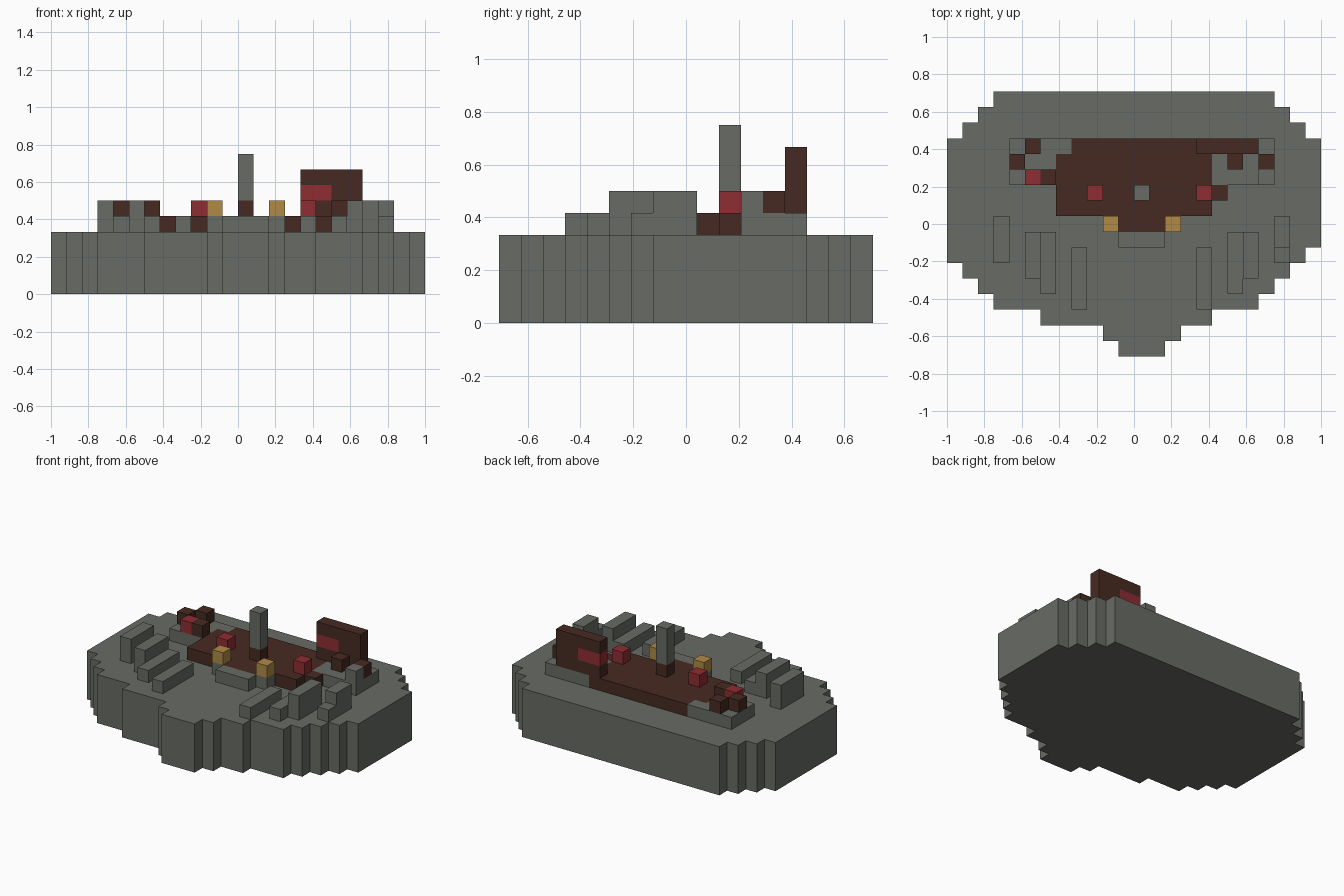
import bpy, bmesh
from mathutils import Vector

if "Cube" in bpy.data.objects:
    bpy.data.objects.remove(bpy.data.objects["Cube"])

U = 1 / 12                                # one block
ORIGIN = Vector((-12, -8.5, 0))           # grid corner, in blocks
DECK, STEP, HIGH = 4, 5, 6                # layer heights, in blocks


def material(name, rgb):
    m = bpy.data.materials.new(name)
    m.use_nodes = True
    m.diffuse_color = (*rgb, 1)
    node = m.node_tree.nodes["Principled BSDF"]
    node.inputs["Base Color"].default_value = (*rgb, 1)
    node.inputs["Roughness"].default_value = 0.9
    return m


STONE = material("stone grey", (0.138, 0.147, 0.13))
WOOD = material("dark brown", (0.061, 0.023, 0.015))
RED = material("red", (0.275, 0.026, 0.032))
GOLD = material("gold", (0.434, 0.254, 0.061))


def prism(name, outline, z0, z1, mat):
    """Extrude a closed grid outline between two layers."""
    bm = bmesh.new()
    verts = [bm.verts.new((Vector((x, y, z0)) + ORIGIN) * U) for x, y in outline]
    face = bm.faces.new(verts)
    top = bmesh.ops.extrude_face_region(bm, geom=[face])["geom"]
    lift = [v for v in top if isinstance(v, bmesh.types.BMVert)]
    bmesh.ops.translate(bm, vec=(0, 0, (z1 - z0) * U), verts=lift)
    bmesh.ops.recalc_face_normals(bm, faces=bm.faces)
    me = bpy.data.meshes.new(name)
    bm.to_mesh(me)
    bm.free()
    me.materials.append(mat)
    ob = bpy.data.objects.new(name, me)
    bpy.context.scene.collection.objects.link(ob)
    return ob


def box(name, x, y, z, mat):
    (a, b), (c, d) = x, y
    return prism(name, [(a, c), (b, c), (b, d), (a, d)], *z, mat)


def pair(name, x, y, z, mat):
    """A box on the right and its mirror on the left."""
    box("right_" + name, x, y, z, mat)
    box("left_" + name, (25 - x[1], 25 - x[0]), y, z, mat)


def stepped(rows, y0):
    """Outline of stacked rows, each with a left and right end."""
    right, left = [], []
    for j, (a, b) in enumerate(rows, y0):
        right += [(b, j), (b, j + 1)]
        left += [(a, j), (a, j + 1)]
    pts = right + left[::-1]
    # drop points repeated or lying on a straight run
    return [p for i, p in enumerate(pts)
            if not any(pts[i - 1][k] == p[k] == pts[(i + 1) % len(pts)][k] for k in (0, 1))]


# Ground and wooden floor
ground = [(11, 14), (10, 15), (6, 17), (3, 20), (2, 21), (1, 22), (0, 23)]
ground += [(0, 24)] * 7 + [(1, 23), (2, 22), (3, 21)]
prism("ground", stepped(ground, 0), 0, DECK, STONE)
prism("floor", stepped([(11, 14)] + [(7, 17)] * 4 + [(8, 17)], 8), DECK, STEP, WOOD)
box("floor_end", (17, 18), (10, 11), (DECK, STEP), WOOD)

# Front step and low rows of stones
box("front_step", (11, 14), (7, 8), (DECK, STEP), STONE)
pair("inner_row", (8, 9), (3, 7), (DECK, STEP), STONE)
pair("middle_row", (6, 7), (4, 8), (DECK, STEP), STONE)
pair("tall_row", (5, 6), (5, 8), (DECK, HIGH), STONE)
box("right_outer_row", (3, 4), (6, 9), (DECK, HIGH), STONE)
box("left_outer_row", (21, 22), (7, 9), (DECK, HIGH), STONE)
box("left_outer_row_end", (21, 22), (6, 7), (DECK, STEP), STONE)

# Posts with gold lamps
pair("lamp_post", (10, 11), (8, 9), (DECK, STEP), STONE)
pair("lamp", (10, 11), (8, 9), (STEP, HIGH), GOLD)

# Central pillar
box("pillar_base", (12, 13), (10, 11), (STEP, HIGH), WOOD)
box("pillar", (12, 13), (10, 11), (HIGH, 9), STONE)

# Red seats on the floor
for side, x in (("right", 9), ("left", 16)):
    box(side + "_seat", (x, x + 1), (10, 11), (STEP, HIGH), RED)

# Back corner platforms
pair("platform", (4, 7), (11, 14), (DECK, STEP), STONE)
box("right_platform_end", (7, 8), (13, 14), (DECK, STEP), STONE)
box("left_platform_end", (17, 18), (11, 14), (DECK, STEP), STONE)

# Single blocks on the platforms
for name, x, y, mat in (("right_stool_back", 5, 13, WOOD), ("right_stool_side", 4, 12, WOOD),
                        ("right_stool_front", 6, 11, WOOD), ("right_cushion", 5, 11, RED),
                        ("left_stool_inner", 18, 12, WOOD), ("left_stool_outer", 20, 12, WOOD),
                        ("left_corner_stone", 20, 11, STONE)):
    box(name, (x, x + 1), (y, y + 1), (STEP, HIGH), mat)

# Back wall with red band
box("wall_bottom", (16, 20), (13, 14), (STEP, HIGH), WOOD)
box("wall_band", (16, 18), (13, 14), (HIGH, 7), RED)
box("wall_side", (18, 20), (13, 14), (HIGH, 7), WOOD)
box("wall_top", (16, 20), (13, 14), (7, 8), WOOD)
